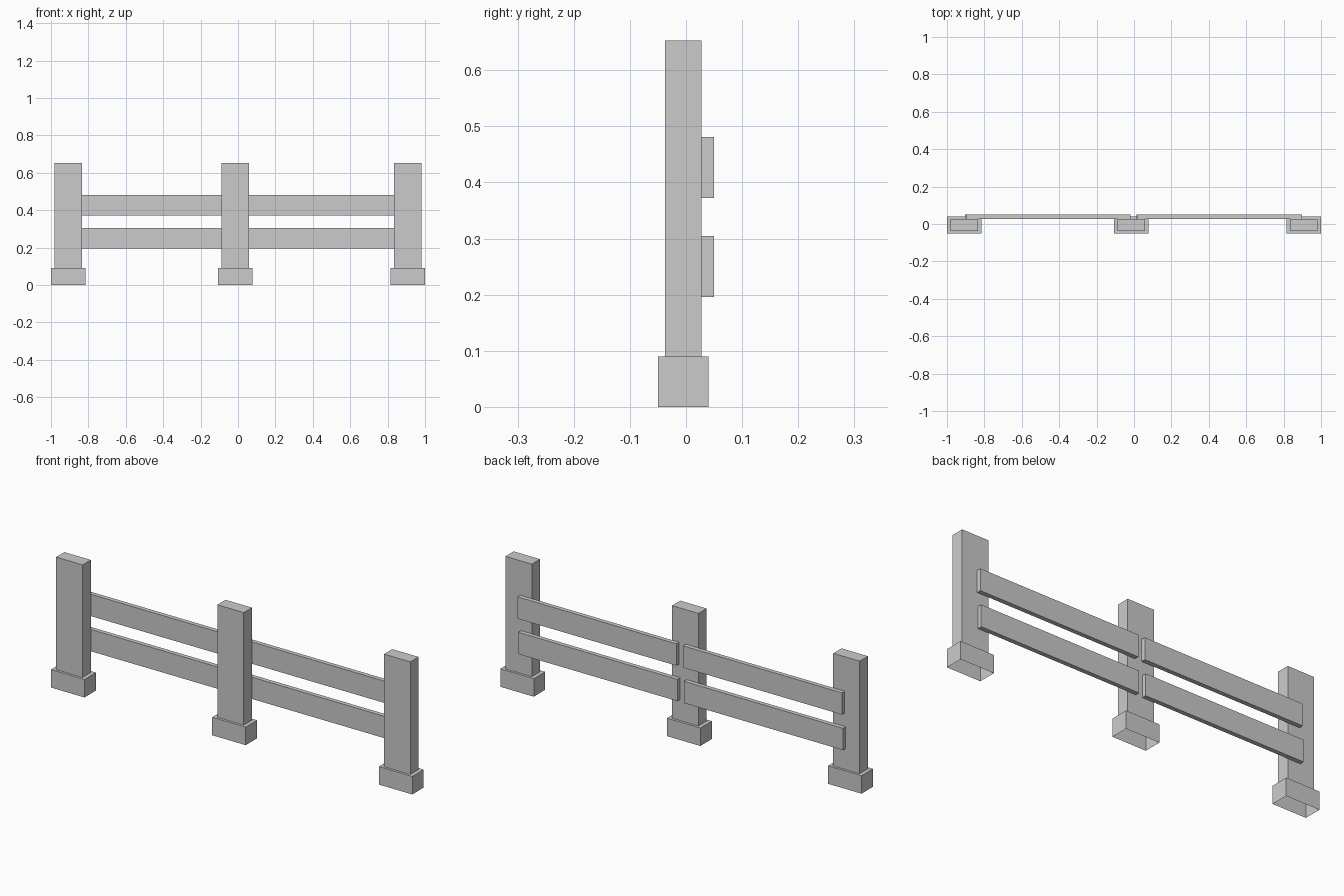
import bpy

if "Cube" in bpy.data.objects:
    bpy.data.objects.remove(bpy.data.objects["Cube"])


def make_object(name, verts, faces):
    mesh = bpy.data.meshes.new(name)
    mesh.from_pydata(verts, [], faces)
    mesh.update()
    obj = bpy.data.objects.new(name, mesh)
    bpy.context.collection.objects.link(obj)
    return obj


def ring(cx, cy, hx, hy, z):
    return [(cx - hx, cy - hy, z), (cx + hx, cy - hy, z),
            (cx + hx, cy + hy, z), (cx - hx, cy + hy, z)]


def loft(name, rings, bottom):
    """Join stacked rectangles, cap the top and optionally the bottom."""
    verts = [v for r in rings for v in r]
    faces = [(b + i, b + (i + 1) % 4, b + 4 + (i + 1) % 4, b + 4 + i)
             for b in range(0, len(verts) - 4, 4) for i in range(4)]
    n = len(verts)
    faces.append((n - 4, n - 3, n - 2, n - 1))
    if bottom:
        faces.append((3, 2, 1, 0))
    return make_object(name, verts, faces)


# Posts rising out of wider feet, open underneath
for side, x in (("left", -0.907), ("middle", -0.015), ("right", 0.907)):
    y = -0.005
    loft(side + "_post", [ring(x, y, 0.0925, 0.045, 0),
                          ring(x, y, 0.0925, 0.045, 0.09),
                          ring(x, y, 0.073, 0.0325, 0.09),
                          ring(x, y, 0.073, 0.0325, 0.653)], False)

# Rails fixed to the back of the posts, the lower pair slightly offset
for level, z, shift in (("lower", 0.196, -0.005), ("upper", 0.372, 0.0)):
    for side, x0, x1 in (("left", -0.898, -0.018), ("right", 0.018, 0.898)):
        cx = (x0 + x1) / 2 + shift
        hx = (x1 - x0) / 2
        loft(f"{level}_{side}_rail", [ring(cx, 0.039, hx, 0.011, z),
                                      ring(cx, 0.039, hx, 0.011, z + 0.109)], True)
